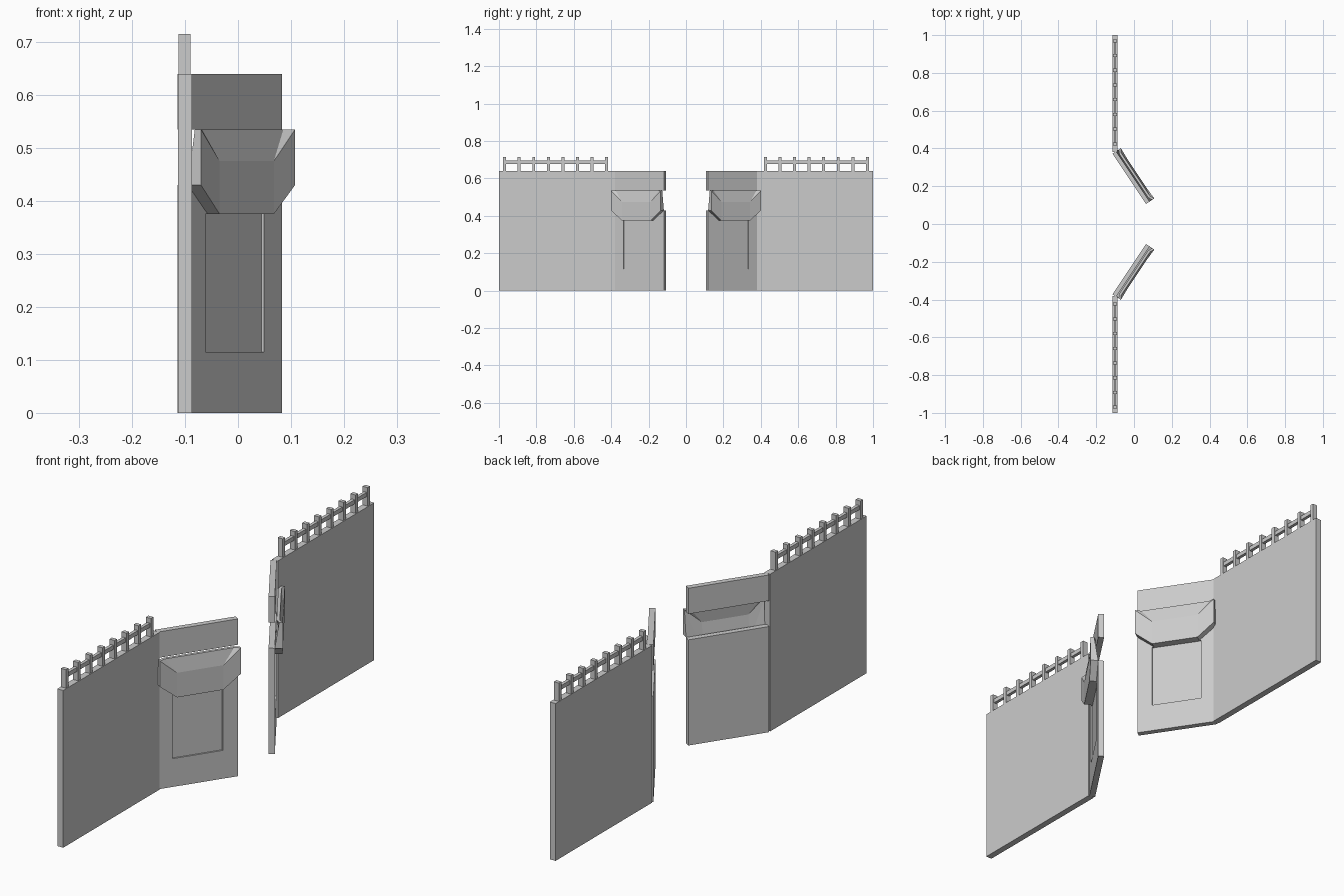
import bpy, bmesh
from mathutils import Vector

if "Cube" in bpy.data.objects:
    bpy.data.objects.remove(bpy.data.objects["Cube"])

# Angled panel frame: s along the panel, o outward from its face, z up
CENTRE = Vector((-0.006, -0.2515))
ALONG = Vector((0.178, 0.267)).normalized()
OUT = Vector((ALONG.y, -ALONG.x))


def make(name, verts, faces, side):
    """Mesh object on the -y side (side=1) or mirrored to +y (side=-1)."""
    bm = bmesh.new()
    vs = [bm.verts.new((v[0], v[1] * side, v[2])) for v in verts]
    for f in faces:
        bm.faces.new([vs[i] for i in f])
    bmesh.ops.recalc_face_normals(bm, faces=bm.faces)
    me = bpy.data.meshes.new(name)
    bm.to_mesh(me)
    bm.free()
    ob = bpy.data.objects.new(name, me)
    bpy.context.collection.objects.link(ob)


def local(s, o, z):
    p = CENTRE + ALONG * s + OUT * o
    return (p.x, p.y, z)


BOX = [(0, 1, 3, 2), (4, 5, 7, 6), (0, 1, 5, 4), (2, 3, 7, 6), (0, 2, 6, 4), (1, 3, 7, 5)]


def box(name, xs, ys, zs, side, fn=lambda x, y, z: (x, y, z)):
    make(name, [fn(x, y, z) for x in xs for y in ys for z in zs], BOX, side)


def rect(s, z0, z1, o):
    return [local(-s, o, z0), local(s, o, z0), local(s, o, z1), local(-s, o, z1)]


def ring(a, b):
    return [(a + i, a + (i + 1) % 4, b + (i + 1) % 4, b + i) for i in range(4)]


for side, tag in ((1, "front"), (-1, "rear")):
    # Straight wall
    box(tag + "_wall", (-0.113, -0.087), (-1, -0.38), (0, 0.64), side)

    # Railing: eight posts and one rail
    for i in range(8):
        y = -0.97 + i * 0.078
        box(f"{tag}_railing_post_{i}", (-0.112, -0.09), (y - 0.008, y + 0.008),
            (0.64, 0.715), side)
    box(tag + "_rail", (-0.107, -0.094), (-0.97, -0.424), (0.678, 0.695), side)

    # Lower angled panel with a shallow recess
    verts = (rect(0.16, 0, 0.43, -0.023) + rect(0.16, 0, 0.43, 0)
             + rect(0.1, 0.115, 0.375, 0) + rect(0.1, 0.115, 0.375, -0.006))
    make(tag + "_lower_panel", verts,
         [(0, 1, 2, 3), (12, 13, 14, 15)] + ring(0, 4) + ring(4, 8) + ring(8, 12), side)

    # Upper slab above the open slot
    box(tag + "_upper_slab", (-0.16, 0.16), (-0.023, 0), (0.535, 0.64), side, local)

    # Projecting hood: (s, front offset, back offset, z) for one half, then mirrored
    half = [(0.092, 0.027, 0, 0.375), (0.092, 0.027, 0.013, 0.475),
            (0.138, 0.018, 0.006, 0.535), (0.16, 0.03, 0.016, 0.535),
            (0.16, 0.03, 0, 0.43)]
    pts = [(-s, f, b, z) for s, f, b, z in half] + half
    verts = [local(s, f, z) for s, f, b, z in pts] + [local(s, b, z) for s, f, b, z in pts]
    skin = [(0, 5, 6, 1), (1, 6, 7, 2)]
    for k in (0, 5):
        skin += [(k, k + 4, k + 3), (k, k + 3, k + 1), (k + 1, k + 3, k + 2)]
    rim = [0, 5, 9, 8, 7, 2, 3, 4]
    faces = skin + [tuple(i + 10 for i in f) for f in skin]
    faces += [(a, b, b + 10, a + 10) for a, b in zip(rim, rim[1:] + rim[:1])]
    make(tag + "_hood", verts, faces, side)
